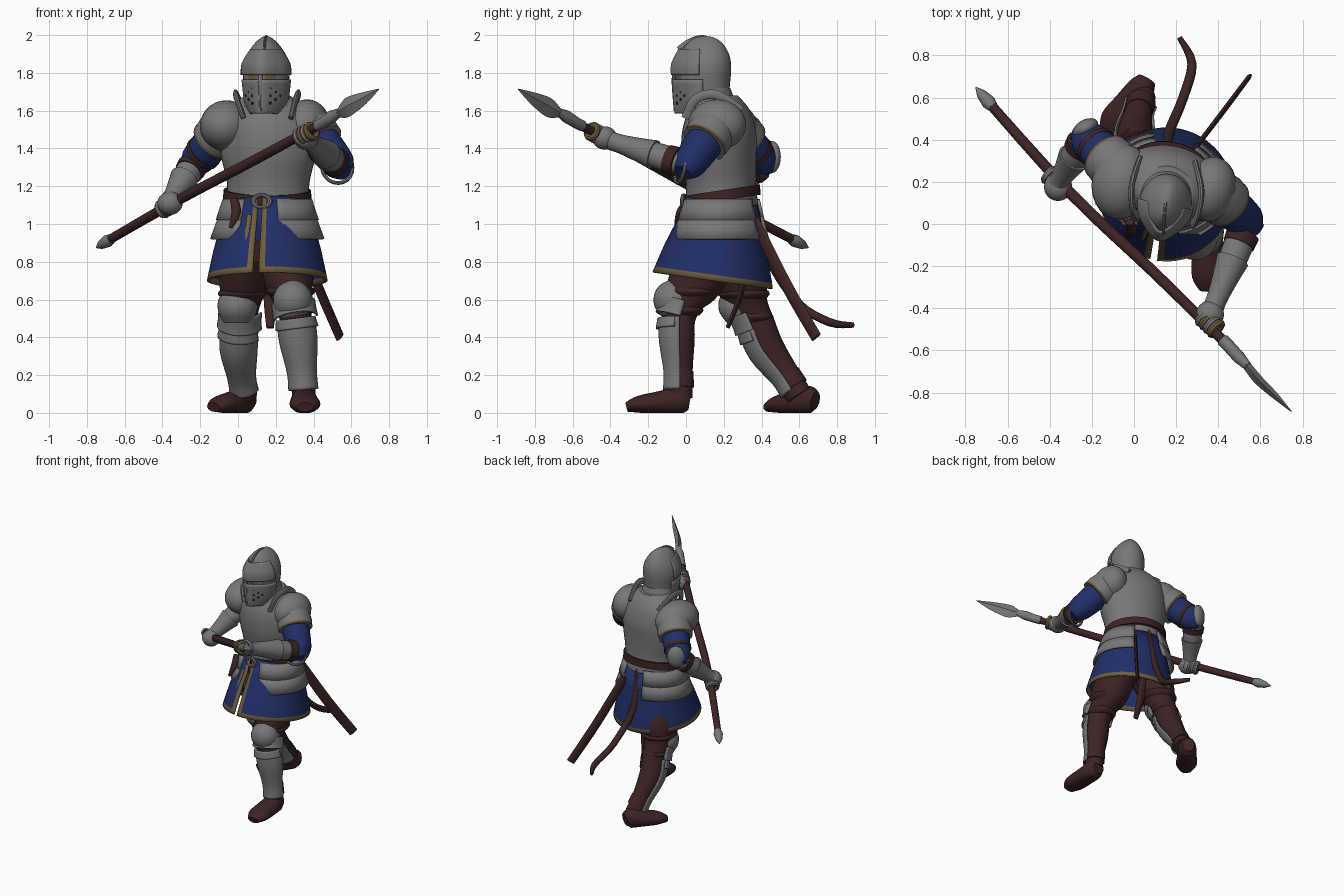
import bpy, bmesh, math
from mathutils import Vector as V, Matrix

def material(name, rgb):
    m = bpy.data.materials.new(name)
    m.diffuse_color = (*rgb, 1)
    return m

STEEL = material("steel grey", (.185, .185, .188))
BLUE = material("blue cloth", (.015, .028, .135))
BROWN = material("brown leather", (.046, .017, .017))
GOLD = material("dull gold trim", (.16, .11, .048))
DARK = material("dark opening", (.012, .01, .01))

def finish(name, bm, mats, thick=0):
    bmesh.ops.recalc_face_normals(bm, faces=bm.faces)
    me = bpy.data.meshes.new(name)
    bm.to_mesh(me)
    bm.free()
    for m in mats:
        me.materials.append(m)
    ob = bpy.data.objects.new(name, me)
    bpy.context.collection.objects.link(ob)
    if thick:
        mod = ob.modifiers.new("thickness", 'SOLIDIFY')
        mod.thickness, mod.offset = thick, 0
    return ob

def smooth_path(secs, steps):
    # Catmull-Rom through the sections
    if steps < 2:
        return secs
    p = [secs[0]] + list(secs) + [secs[-1]]
    out = []
    for k in range(1, len(p) - 2):
        for s in range(steps):
            t = s / steps
            out.append([.5 * (2*b + (c-a)*t + (2*a-5*b+4*c-d)*t*t + (3*b-a-3*c+d)*t**3)
                        for a, b, c, d in zip(p[k-1], p[k], p[k+1], p[k+2])])
    return out + [secs[-1]]

def loft(name, secs, mats, side=(1, 0, 0), n=24, arc=None, flat=False, steps=4,
         prow=0, tilt=0, thick=0, paint=None, floor=False):
    # sections are (x, y, z, radius along side, radius across)
    mats = mats if isinstance(mats, list) else [mats]
    secs = smooth_path(secs, steps)
    bm, rings = bmesh.new(), []
    cols = n + 1 if arc else n
    a0, a1 = arc or (0, 360)
    for k, s in enumerate(secs):
        c = V(s[:3])
        t = V((0, 0, 1)) if flat else V(secs[min(k+1, len(secs)-1)][:3]) - V(secs[max(k-1, 0)][:3])
        t.normalize()
        u = V(side)
        u = (u - t * u.dot(t)).normalized()
        w = t.cross(u)
        ring = []
        for i in range(cols):
            a = math.radians(a0 + (a1 - a0) * i / n)
            rb = max(s[4], .001) * (1 + prow * max(0, -math.sin(a)) ** 8)
            p = c + u * max(s[3], .001) * math.cos(a) + w * rb * math.sin(a)
            p.z += tilt * (p.y - c.y)
            if floor:
                p.z = max(p.z, 0)
            ring.append(bm.verts.new(p))
        rings.append(ring)
    for j in range(len(rings) - 1):
        for i in range(n):
            q = (i + 1) % cols
            f = bm.faces.new((rings[j][i], rings[j][q], rings[j+1][q], rings[j+1][i]))
            if paint:
                f.material_index = paint(i, j, n, len(rings) - 1)
    if not arc and not thick:
        bm.faces.new(rings[0])
        bm.faces.new(rings[-1])
    return finish(name, bm, mats, thick)

def blob(name, c, r, mat, yaw=0):
    bm = bmesh.new()
    mx = Matrix.Translation(c) @ Matrix.Rotation(yaw, 4, 'Z') @ Matrix.Diagonal((*r, 1))
    bmesh.ops.create_uvsphere(bm, u_segments=24, v_segments=14, radius=1, matrix=mx)
    return finish(name, bm, [mat])

def ring(name, c, axis, R, r, mat):
    bpy.ops.mesh.primitive_torus_add(major_segments=20, minor_segments=8, major_radius=R, minor_radius=r,
                                     location=c, rotation=V(axis).to_track_quat('Z', 'Y').to_euler())
    ob = bpy.context.object
    ob.name = name
    ob.data.materials.append(mat)
    return ob

TURN = (1, -.2, 0)      # body is turned slightly to its right

# breastplate and collar
loft("breastplate", [(.155, .195, 1.1, .222, .185), (.16, .19, 1.22, .22, .18), (.16, .18, 1.35, .25, .19),
     (.16, .18, 1.46, .255, .192), (.155, .18, 1.55, .245, .175), (.155, .18, 1.62, .2, .145),
     (.155, .16, 1.68, .12, .115)], STEEL, TURN, 36, flat=True, prow=.06)
loft("collar", [(.152, .14, 1.62, .145, .14), (.152, .13, 1.68, .12, .12), (.152, .12, 1.72, .11, .115)],
     STEEL, TURN, flat=True)

# helmet
loft("helmet_skull", [(.15, .11, 1.64, .11, .115), (.15, .105, 1.74, .118, .128), (.15, .1, 1.82, .124, .14),
     (.15, .1, 1.89, .105, .132), (.15, .1, 1.95, .066, .1), (.15, .1, 1.985, .028, .055), (.15, .1, 1.995, .004, .005)],
     STEEL, TURN, 32, flat=True)
visor = [(.15, .095, 1.585, .085, .125), (.15, .095, 1.65, .112, .13), (.15, .095, 1.765, .126, .136)]
loft("visor", visor, STEEL, TURN, 32, (172, 368), True, prow=.22, thick=.01)
loft("eye_band", [(.15, .095, 1.745, .122, .132), (.15, .095, 1.81, .122, .132)], [GOLD, STEEL], TURN, 32,
     (195, 345), True, 1, prow=.16, paint=lambda i, j, n, m: 0 if 7 < i < 14 or 17 < i < 24 else 1)
loft("brow_plate", [(.15, .095, 1.79, .13, .142), (.15, .095, 1.85, .125, .14), (.15, .09, 1.925, .08, .105)],
     STEEL, TURN, 32, (180, 360), True, prow=.22, thick=.01)
loft("helmet_crest", [(.14, -.04, 1.925, .006, .014), (.143, .02, 1.97, .007, .012), (.15, .1, 1.993, .007, .006),
     (.16, .19, 1.935, .006, .006)], STEEL, n=8)
loft("nose_ridge", [(.118, -.06, 1.81, .012, .01), (.118, -.066, 1.75, .012, .01), (.12, -.055, 1.6, .008, .01)], STEEL, n=8)
for s in (-1, 1):
    for da, zs in ((24, (1.64, 1.68, 1.72)), (37, (1.66, 1.7)), (50, (1.68,))):
        for z in zs:
            a = math.radians(270 + s * da)
            u, w = V(TURN).normalized(), V((.2, 1, 0)).normalized()
            rb = .133 * (1 + .22 * max(0, -math.sin(a)) ** 8)
            p = V((.15, .095, z)) + u * .118 * math.cos(a) + w * rb * math.sin(a)
            blob("breath_hole", p, (.008, .008, .008), DARK)

# belt, buckle and hip armour
loft("belt", [(.155, .195, 1.125, .236, .198), (.155, .195, 1.18, .233, .196)], BROWN, TURN, 36, flat=True,
     steps=1, tilt=.15)
buckle = ring("buckle", (.125, -.012, 1.12), (-.2, -1, 0), .036, .011, STEEL)
buckle.scale = (1.25, .9, 1)
for arc in ((-68, 66), (112, 248)):
    loft("upper_hip_plate", [(.155, .19, 1.13, .232, .195), (.155, .185, 1.02, .268, .225)], STEEL, TURN, 20,
         arc, True, 2, thick=.014)
    loft("lower_hip_plate", [(.155, .185, 1.04, .254, .216), (.155, .18, .92, .298, .255)], STEEL, TURN, 20,
         arc, True, 2, thick=.014)
loft("skirt", [(.155, .19, 1.12, .222, .185), (.155, .18, 1.0, .242, .215), (.155, .16, .86, .28, .265),
     (.155, .145, .73, .308, .305), (.155, .14, .7, .314, .312)], [BLUE, GOLD], TURN, 60, (-87, 267), True, 1,
     tilt=-.14, thick=.012, paint=lambda i, j, n, m: int(j == m - 1 or i in (0, n - 1)))
loft("front_trim", [(.06, -.02, 1.05, .012, .004), (.05, -.07, .92, .014, .004), (.07, -.12, .82, .012, .004)], GOLD, n=8)
loft("belt_knot", [(-.02, .01, 1.13, .022, .018), (-.01, -.035, 1.06, .025, .018), (-.04, -.055, .98, .01, .008)],
     BROWN, n=10)

# hanging leather straps behind
loft("curved_strap", [(.17, .36, 1.12, .026, .018), (.165, .43, .83, .026, .02), (.23, .59, .585, .024, .022),
     (.275, .76, .48, .022, .022), (.215, .885, .465, .012, .014)], BROWN, n=12)
loft("straight_strap", [(.29, .36, 1.02, .034, .012), (.42, .53, .68, .036, .013), (.54, .69, .4, .034, .012)],
     BROWN, side=(0, 0, 1), n=10)
loft("short_strap", [(.17, .33, .8, .034, .015), (.17, .28, .6, .034, .015), (.17, .22, .45, .02, .012)], BROWN, n=10)

# legs: trousers, greaves, knee armour, boots
legs = [
    ("left", (1, 0, 0), [(.25, .14, .86, .13, .15), (.27, .05, .7, .13, .145), (.29, -.01, .6, .1, .11),
     (.305, -.04, .5, .085, .09), (.32, -.04, .38, .085, .086), (.338, -.035, .22, .066, .07), (.35, -.035, .08, .062, .07)],
     [(.35, .02, .06, .045, .045), (.35, -.03, .065, .066, .075), (.352, -.13, .055, .076, .062),
      (.355, -.25, .045, .08, .045), (.355, -.315, .03, .045, .025)]),
    ("right", (1, -.35, 0), [(.06, .22, .86, .13, .15), (.03, .29, .7, .13, .14), (.015, .33, .57, .1, .105),
     (.01, .38, .46, .085, .095), (.005, .43, .34, .085, .092), (.02, .53, .2, .064, .074), (.04, .6, .09, .062, .07)],
     [(.06, .685, .065, .045, .05), (.035, .645, .07, .064, .075), (-.03, .56, .055, .072, .06),
      (-.09, .485, .045, .075, .045), (-.13, .435, .03, .042, .025)])]
for who, side, p, foot in legs:
    loft(who + "_trouser_leg", p, BROWN, side)
    for k, (a, b) in enumerate(((p[1], p[2]), (p[2], p[3]))):
        c = [(x * .6 + y * .4) for x, y in zip(a, b)]
        loft(who + "_trouser_fold", [[*c[:3], c[3] + .004, c[4] + .004],
             [c[0], c[1], c[2] - .02, c[3] + .012, c[4] + .012], [c[0], c[1], c[2] - .045, c[3] - .01, c[4] - .01]], BROWN, side)
    grow = lambda q, d: [*q[:3], q[3] + d, q[4] + d]
    mix = lambda a, b, t: [x * (1 - t) + y * t for x, y in zip(a, b)]
    loft(who + "_greave", [grow(p[3], .012), grow(p[4], .012), grow(p[5], .009), grow(mix(p[5], p[6], .7), .012)],
         STEEL, side, 20, (-3, 183), thick=.01)
    q = p[2]
    fwd = V((side[1], -1, 0)).normalized()
    k = V(q[:3]) + fwd * .055
    yaw = math.atan2(side[1], side[0])
    # pointed knee cap and the plates under it
    loft(who + "_knee_cap", [(k.x, k.y + .02, k.z + .115, .012, .02), (k.x, k.y, k.z + .075, .07, .075),
         (k.x, k.y, k.z + .02, .103, .105), (k.x, k.y, k.z - .04, .1, .1), (k.x, k.y + .01, k.z - .095, .075, .07)],
         STEEL, side, flat=True)
    loft(who + "_knee_lower_plate", [grow(mix(q, p[3], .2), .014), grow(mix(q, p[3], .7), .022), grow(p[3], .03)],
         STEEL, side, 20, (-3, 183), thick=.012)
    loft(who + "_shin_plate", [grow(p[3], .016), grow(mix(p[3], p[4], .45), .026)], STEEL, side, 20, (10, 170), thick=.012)
    loft(who + "_boot", foot, BROWN, side, 20, floor=True)
    loft(who + "_boot_cuff", [grow(p[5], .004), grow(mix(p[5], p[6], .6), .008)], BROWN, side, steps=1)

# arms: shoulder, elbow, wrist, hand, shoulder plate centre and size
arms = [("left", (.365, .165, 1.525), (.54, .01, 1.31), (.395, -.35, 1.425), (.36, -.43, 1.455),
         (.365, .165, 1.525), (.12, .155, .135)),
        ("right", (-.055, .24, 1.525), (-.225, .41, 1.33), (-.345, .22, 1.15), (-.36, .175, 1.11),
         (-.06, .2, 1.52), (.14, .18, .135))]
SPEAR = V((.7, -.66, .37)).normalized()
for who, S, E, W, H, P, pr in arms:
    S, E, W, H = map(V, (S, E, W, H))
    def seg(a, b, *tr):
        return [[*a.lerp(b, t), r, r] for t, r in tr]
    blob(who + "_shoulder_plate", P, pr, STEEL, -.2)
    loft(who + "_shoulder_lame", seg(S, E, (.1, .12), (.3, .128), (.4, .124), (.45, .124)), [STEEL, GOLD], (0, 0, 1),
         steps=1, paint=lambda i, j, n, m: int(j == m - 1))
    loft(who + "_sleeve", seg(S, E, (.2, .1), (.5, .1), (.8, .094), (1.0, .084), (1.18, .05)), BLUE, (0, 0, 1))
    loft(who + "_elbow_strap", seg(E, W, (.16, .08), (.3, .076)), BROWN, (0, 0, 1), steps=1)
    loft(who + "_forearm_plate", seg(E, W, (.12, .06), (.3, .07), (.6, .064), (1, .045)), STEEL, (0, 0, 1))
    loft(who + "_gauntlet_cuff", seg(E, W, (.5, .078), (.75, .062), (1, .05), (1.12, .05)), STEEL, (0, 0, 1))
    blob(who + "_hand", H, (.067, .066, .062), STEEL)
    for k in range(4):
        at = H + (V((0, -.04, .02)) if who == "left" else V((-.01, .03, -.015))) + SPEAR * (k - 1.5) * .028
        ring(who + "_finger", at, SPEAR, .036, .017, GOLD if who == "left" and k in (1, 3) else STEEL)
ring("left_elbow_wing", (.525, -.03, 1.3), (.3, -1, .2), .085, .01, STEEL)
blob("right_elbow_plate", (-.23, .455, 1.355), (.065, .04, .085), STEEL, .5)
loft("right_arm_strap", [(-.175, .36, 1.385, .1, .1), (-.19, .375, 1.37, .1, .1)], BROWN, (0, 0, 1), steps=1)

# raised neck guards on the shoulders
for nm, pts in (("right", [(.03, .04, 1.56), (-.005, .07, 1.66), (-.01, .19, 1.685), (.03, .31, 1.6)]),
                ("left", [(.28, .0, 1.56), (.305, .05, 1.66), (.32, .16, 1.685), (.29, .29, 1.6)])):
    loft(nm + "_neck_guard", [(*p, .014, .026) for p in pts], STEEL, n=10)

# spear
loft("spear_shaft", [(-.71, .6, .9, .024, .024), (-.3, .145, 1.135, .027, .027), (.1, -.235, 1.345, .027, .027),
     (.45, -.58, 1.535, .024, .024)], BROWN, (0, 0, 1), 14)
loft("spear_butt", [(-.75, .648, .875, .003, .003), (-.725, .618, .89, .024, .024), (-.69, .578, .91, .034, .034),
     (-.67, .555, .922, .026, .026)], STEEL, (0, 0, 1), 12, steps=1)
loft("spear_socket", [(.42, -.55, 1.52, .03, .03), (.45, -.58, 1.535, .03, .03), (.5, -.635, 1.57, .034, .03),
     (.54, -.675, 1.595, .02, .02)], STEEL, (0, 0, 1), 12, steps=1)
loft("spear_blade", [(.53, -.665, 1.585, .022, .02), (.565, -.71, 1.607, .048, .022), (.6, -.75, 1.63, .05, .022),
     (.67, -.815, 1.667, .033, .016), (.747, -.89, 1.715, .002, .002)], STEEL, (0, 0, 1), 4, steps=2)

# smooth shading, keeping hard edges
bpy.ops.object.select_all(action='SELECT')
bpy.context.view_layer.objects.active = bpy.data.objects["breastplate"]
bpy.ops.object.shade_smooth_by_angle(angle=math.radians(40))
